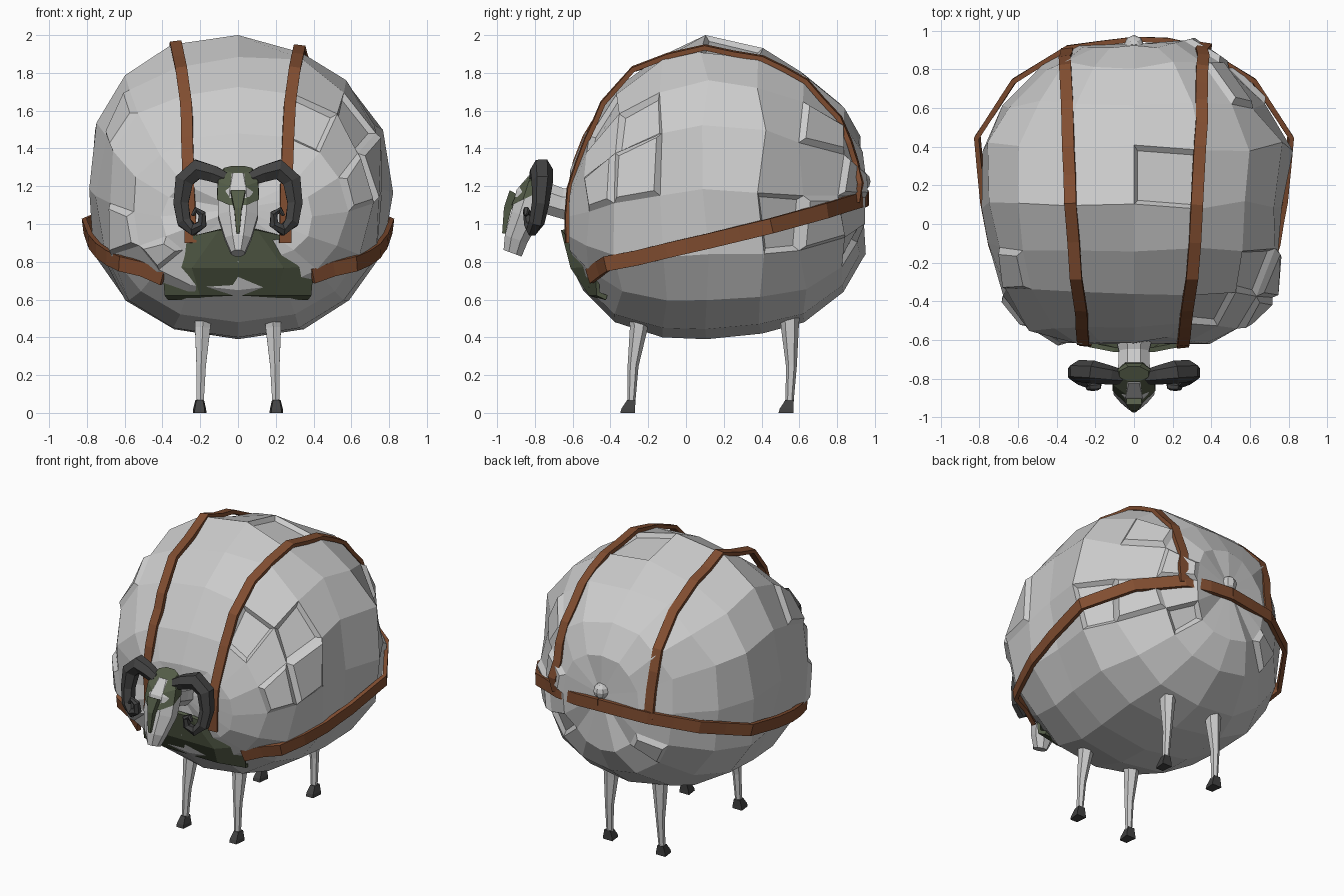
import bpy, bmesh, math, random
from mathutils import Vector
from mathutils.bvhtree import BVHTree

if "Cube" in bpy.data.objects:
    bpy.data.objects.remove(bpy.data.objects["Cube"])

random.seed(4)


def material(name, rgb):
    m = bpy.data.materials.new(name)
    m.diffuse_color = (*rgb, 1)
    m.use_nodes = True
    m.node_tree.nodes["Principled BSDF"].inputs["Base Color"].default_value = m.diffuse_color
    return m


LEATHER = material("leather", (0.22, 0.075, 0.03))
GREEN = material("dark_green", (0.09, 0.11, 0.065))
BLACK = material("black_horn", (0.055, 0.055, 0.055))


def finish(name, bm, mat=None):
    bmesh.ops.recalc_face_normals(bm, faces=bm.faces)
    me = bpy.data.meshes.new(name)
    bm.to_mesh(me)
    bm.free()
    ob = bpy.data.objects.new(name, me)
    bpy.context.collection.objects.link(ob)
    if mat:
        me.materials.append(mat)
    return ob


def loft(rings):
    """Skin a list of closed rings and cap both ends."""
    bm = bmesh.new()
    vs = [[bm.verts.new(p) for p in r] for r in rings]
    for a, b in zip(vs, vs[1:]):
        for i in range(len(a)):
            j = (i + 1) % len(a)
            bm.faces.new((a[i], a[j], b[j], b[i]))
    bm.faces.new(vs[0])
    bm.faces.new(vs[-1])
    return bm


def tangent(path, i):
    return (path[min(i + 1, len(path) - 1)] - path[max(i - 1, 0)]).normalized()


def tube(path, radii, sides=6, ref=(0, 1, 0)):
    path = [Vector(p) for p in path]
    rings = []
    for i, (p, r) in enumerate(zip(path, radii)):
        t = tangent(path, i)
        u = t.cross(Vector(ref)).normalized()
        v = u.cross(t)
        rings.append([p + r * (u * math.cos(a) + v * math.sin(a))
                      for a in (math.tau * (k + .5) / sides for k in range(sides))])
    return loft(rings)


def ovals(sections, tilt, sides=8):
    """Rings from (y, z, half width, half depth), tilted about x."""
    return loft([[Vector((w * math.cos(a), y + d * math.sin(a) * math.cos(tilt),
                          z + d * math.sin(a) * math.sin(tilt)))
                  for a in (math.tau * (k + .5) / sides for k in range(sides))]
                 for y, z, w, d in sections])


# Woolly body: superellipse rings along y (y, half width, bottom, top)
stations = [(-.60, .40, .80, 1.28), (-.53, .57, .65, 1.48), (-.36, .70, .48, 1.74),
            (-.12, .77, .40, 1.90), (.10, .79, .39, 1.98), (.40, .80, .42, 1.91),
            (.62, .68, .48, 1.82), (.82, .48, .64, 1.66), (.93, .28, .82, 1.46)]
SIDES, POWER = 16, 2 / 2.3
rings = []
for y, w, zb, zt in stations:
    ring = []
    for k in range(SIDES):
        a = math.tau * k / SIDES
        c, s = math.cos(a), math.sin(a)
        n = 1 + random.uniform(-.035, .03)
        ring.append(Vector((w * n * math.copysign(abs(c) ** POWER, c),
                            y + random.uniform(-.025, .025),
                            (zb + zt) / 2 + (zt - zb) / 2 * math.copysign(abs(s) ** POWER, s) * (n if s > 0 else 1))))
    rings.append(ring)
bm = loft(rings)
ends = [f for f in bm.faces if len(f.verts) == SIDES]
for f in ends:
    y = f.calc_center_median().y
    centre = bmesh.ops.poke(bm, faces=[f])["verts"][0]
    centre.co = (0, -.62, 1.08) if y < 0 else (0, .93, 1.2)
# sunken and raised patches in the fleece
bm.normal_update()
quads = [f for f in bm.faces if len(f.verts) == 4 and f.calc_center_median().z > .8]
picked = random.sample(quads, 14)
for i, f in enumerate(picked):
    bmesh.ops.inset_individual(bm, faces=[f], thickness=.035, depth=-.03 if i % 3 else .025)
bmesh.ops.recalc_face_normals(bm, faces=bm.faces)
tree = BVHTree.FromBMesh(bm)
finish("wool_body", bm)


# Leather straps that stay on top of the wool
def strap(name, pts, width, thick=.026):
    pts = [Vector(p) for p in pts]
    path = [p for a, b in zip(pts, pts[1:]) for p in (a, (a + b) / 2)] + [pts[-1]]
    for i, p in enumerate(path):
        loc, nor, _, _ = tree.find_nearest(p)
        if (p - loc).dot(nor) < .008:
            path[i] = loc + nor * .008
    rings = []
    for i, p in enumerate(path):
        t = tangent(path, i)
        out = p - Vector((0, .15, 1.1))
        if abs(pts[0].x - pts[-1].x) < .2:
            out.x *= .3
        else:
            out.z *= .3
        side = t.cross(out).normalized() * width / 2
        out = side.cross(t).normalized()
        if out.dot(p - Vector((0, .15, 1.1))) < 0:
            out = -out
        rings.append([p + side - out * thick / 2, p + side + out * thick / 2,
                      p - side + out * thick / 2, p - side - out * thick / 2])
    finish(name, loft(rings), LEATHER)


over = [(.25, -.62, .90), (.255, -.58, 1.18), (.265, -.52, 1.45), (.275, -.44, 1.64),
        (.30, -.28, 1.82), (.325, .10, 1.935), (.34, .40, 1.87), (.345, .63, 1.75),
        (.345, .80, 1.55), (.345, .87, 1.30), (.345, .90, 1.12)]
girth = [(.38, -.49, .745), (.62, -.42, .79), (.74, -.10, .86), (.78, .12, .91),
         (.81, .45, .99), (.62, .74, 1.07), (.345, .91, 1.125), (0, .955, 1.14)]
for label, s in (("left", -1), ("right", 1)):
    strap("over_strap_" + label, [(s * x, y, z) for x, y, z in over], .062)
    strap("girth_strap_" + label, [(s * x, y, z) for x, y, z in girth], .08)

# Chest plate: faceted shield with a rim under it
bm = bmesh.new()
rows = [[(-.23, -.625, .94), (-.1, -.65, .97), (.1, -.65, .97), (.23, -.625, .94)],
        [(-.395, -.47, .78), (-.24, -.60, .77), (.24, -.60, .77), (.395, -.47, .78)],
        [(-.385, -.465, .63), (-.2, -.505, .63), (.2, -.505, .63), (.385, -.465, .63)],
        [(-.37, -.42, .61), (-.2, -.44, .61), (.2, -.44, .61), (.37, -.42, .61)]]
vs = [[bm.verts.new(p) for p in r] for r in rows]
for a, b in zip(vs, vs[1:]):
    for i in range(3):
        bm.faces.new((a[i], b[i], b[i + 1], a[i + 1]))
plate = finish("chest_plate", bm, GREEN)
mod = plate.modifiers.new("thickness", "SOLIDIFY")
mod.thickness = .025
mod.offset = 0

# Neck and long face
finish("neck", tube([(0, -.52, 1.10), (0, -.66, 1.11), (0, -.78, 1.15)], [.12, .085, .09],
                    8, (1, 0, 0)))
finish("head", ovals([(-.77, 1.25, .07, .06), (-.81, 1.15, .115, .10), (-.85, 1.04, .115, .085),
                      (-.90, .92, .075, .068), (-.918, .845, .04, .055)], -.35))

# Helmet with a narrow nose guard
finish("helmet", ovals([(-.775, 1.29, .08, .045), (-.80, 1.24, .115, .095),
                        (-.82, 1.15, .12, .125)], .45), GREEN)
finish("nose_guard", tube([(0, -.90, 1.16), (0, -.945, 1.08), (0, -.965, .95)],
                          [.055, .028, .012], 4), GREEN)

# Curled horns
horn = [(.07, -.79, 1.24), (.13, -.78, 1.265), (.215, -.765, 1.29), (.285, -.76, 1.23),
        (.302, -.77, 1.11), (.285, -.79, 1.01), (.235, -.815, .968), (.19, -.83, 1.0),
        (.19, -.84, 1.055), (.225, -.845, 1.075), (.24, -.85, 1.045)]
horn_r = [.04, .05, .06, .057, .046, .042, .034, .028, .022, .018, .01]
# Legs with hooves
for s, label in ((-1, "left"), (1, "right")):
    finish("horn_" + label, tube([(s * x, y, z) for x, y, z in horn], horn_r), BLACK)
    for part, y0, y1 in (("front", -.25, -.29), ("back", .55, .548)):
        finish(f"{part}_leg_{label}",
               tube([(s * .18, y0, .62), (s * .187, y0, .45), (s * .195, y1 + .01, .25),
                     (s * .2, y1, .05)], [.06, .047, .029, .021]))
        finish(f"{part}_hoof_{label}", loft(
            [[Vector((s * .203 + sx * w, y, z)) for sx, y in ((-1, yb), (1, yb), (.75, yf), (-.75, yf))]
             for z, w, yb, yf in ((0, .036, y1 + .02, y1 - .058), (.022, .034, y1 + .02, y1 - .052),
                                  (.068, .023, y1 + .023, y1 - .022))]), BLACK)

# Tail stub
bm = bmesh.new()
bmesh.ops.create_uvsphere(bm, u_segments=8, v_segments=6, radius=.052)
bmesh.ops.translate(bm, verts=bm.verts, vec=(0, .925, 1.225))
finish("tail", bm)
